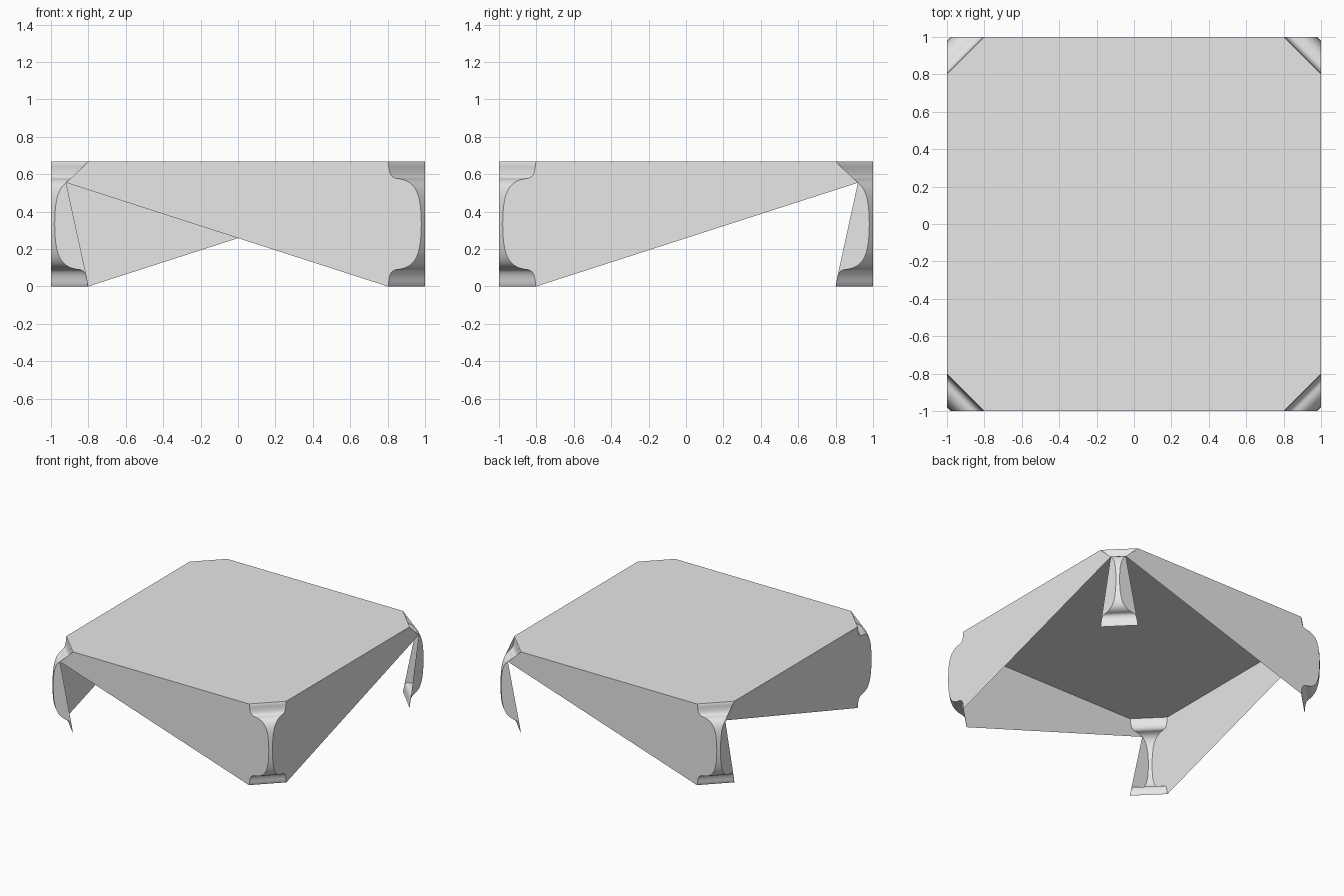
import bpy
import bmesh
import math
from mathutils import Vector
from mathutils.geometry import interpolate_bezier

cube = bpy.data.objects.get("Cube")
if cube:
    bpy.data.objects.remove(cube)

H = 0.667      # overall height
INNER = 0.8    # where the corner cut meets the top and bottom edges

grey = bpy.data.materials.new("light_grey")
grey.use_nodes = True
grey.diffuse_color = (0.8, 0.8, 0.8, 1)
grey.node_tree.nodes["Principled BSDF"].inputs["Base Color"].default_value = (0.8, 0.8, 0.8, 1)


def build(name, polygons, outward, smooth=False):
    """Make a sheet object whose faces point along the outward direction."""
    bm = bmesh.new()
    for points in polygons:
        face = bm.faces.new([bm.verts.new(p) for p in points])
        face.normal_update()
        if face.normal.dot(Vector(outward)) < 0:
            face.normal_flip()
    bmesh.ops.remove_doubles(bm, verts=bm.verts, dist=0.0001)
    mesh = bpy.data.meshes.new(name)
    bm.to_mesh(mesh)
    bm.free()
    mesh.materials.append(grey)
    obj = bpy.data.objects.new(name, mesh)
    bpy.context.collection.objects.link(obj)
    if smooth:
        bpy.ops.object.select_all(action="DESELECT")
        obj.select_set(True)
        bpy.context.view_layer.objects.active = obj
        bpy.ops.object.shade_smooth_by_angle(angle=math.radians(40))


# Corner profile: a concave shoulder and a long waist, mirrored top to bottom
def curve(a, b, c, d, count):
    pts = interpolate_bezier(*[Vector((s, z, 0)) for s, z in (a, b, c, d)], count)
    return [(p.x, p.y) for p in pts]


shoulder = curve((0.805, 0.66), (0.805, 0.6), (0.82, 0.575), (0.866, 0.575), 9)
waist = curve((0.866, 0.575), (0.95, 0.56), (0.98, 0.5), (0.98, H / 2), 9)
upper = [(INNER, H)] + shoulder + waist[1:]
profile = upper + [(s, H - z) for s, z in reversed(upper[:-1])]
notch = len(shoulder) + 2          # profile point where the side panel is cut
apex = profile[notch]

# Flat top with cut corners
corners = [(-INNER, -1), (INNER, -1), (1, -INNER), (1, INNER),
           (INNER, 1), (-INNER, 1), (-1, INNER), (-1, -INNER)]
build("top_panel", [[(x, y, H) for x, y in corners]], (0, 0, 1))

# Side panels: a wedge with one full end, and a sliver left at the other end
wedge = [(-INNER, H), (-apex[0], apex[1])] + profile[::-1]
sliver = [(-s, z) for s, z in profile[notch:]]
sides = {
    "front": (lambda s, z: (s, -1, z), (0, -1, 0)),
    "back": (lambda s, z: (-s, 1, z), (0, 1, 0)),
    "left": (lambda s, z: (1, -s, z), (1, 0, 0)),
    "right": (lambda s, z: (-1, -s, z), (-1, 0, 0)),
}
for side, (place, outward) in sides.items():
    build(side + "_panel", [[place(*p) for p in wedge]], outward)
    build(side + "_sliver", [[place(*p) for p in sliver]], outward)

# Corner posts: the profile ruled across each diagonal corner
for depth, sy in (("front", -1), ("back", 1)):
    for hand, sx in (("left", 1), ("right", -1)):
        strips = []
        for (s, z), (t, w) in zip(profile, profile[1:]):
            strips.append([(sx * s, sy, z), (sx, sy * s, z),
                           (sx, sy * t, w), (sx * t, sy, w)])
        build(f"{depth}_{hand}_corner_post", strips, (sx, sy, 0), smooth=True)
